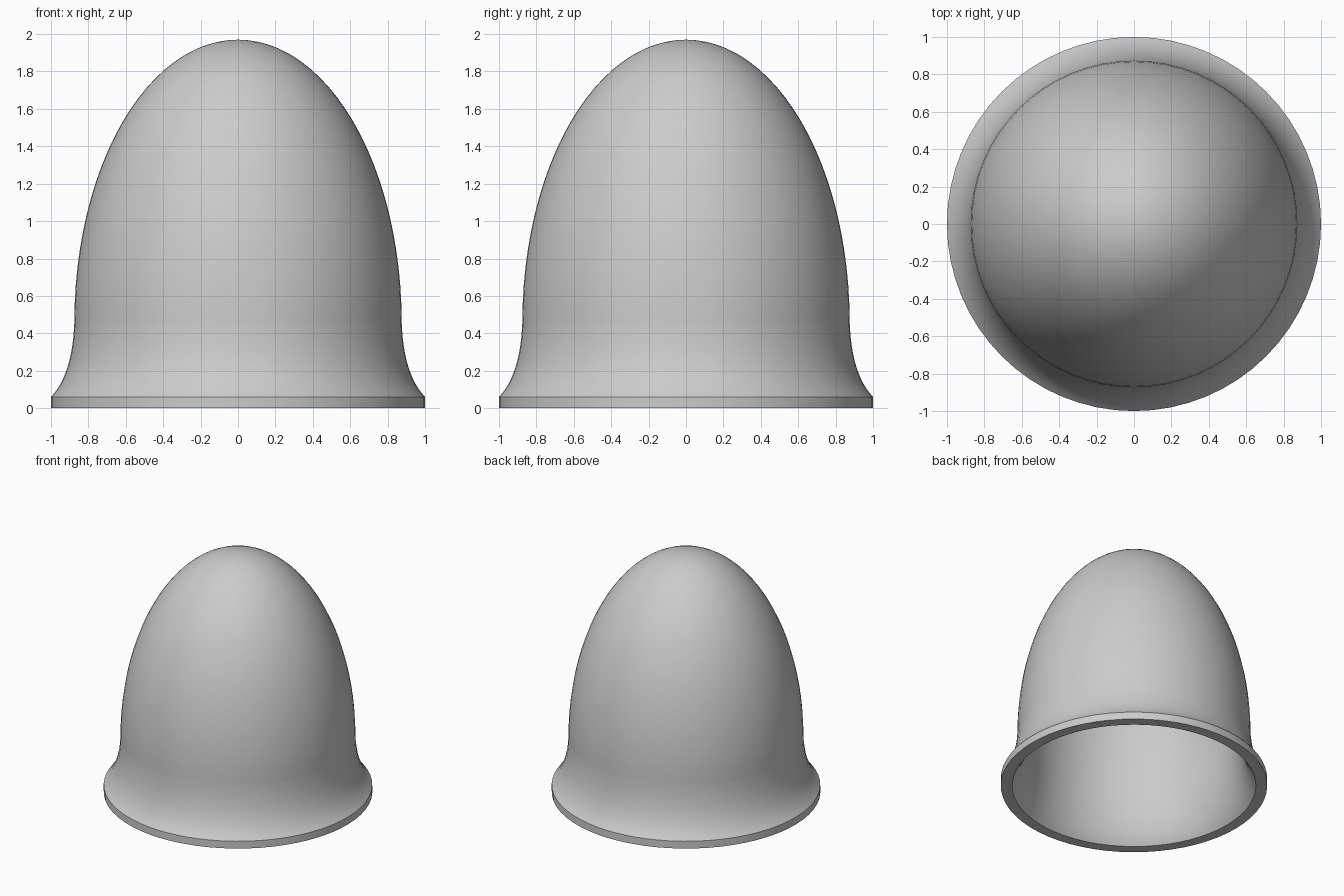
import bpy
import bmesh
from math import sin, cos, pi, radians

cube = bpy.data.objects.get("Cube")
if cube:
    bpy.data.objects.remove(cube, do_unlink=True)

SEGMENTS = 64
SEAM = 0.46       # height where the dome meets the flared lip
RADIUS = 0.875    # outer radius at the seam
RISE = 1.51       # dome height above the seam
WALL = 0.08       # shell thickness

grey = bpy.data.materials.new("plain grey")
grey.use_nodes = True
colour = (0.6, 0.6, 0.6, 1)
grey.diffuse_color = colour
grey.node_tree.nodes["Principled BSDF"].inputs["Base Color"].default_value = colour


def lathe(name, profile):
    """Spin an (r, z) profile around the vertical axis."""
    bm = bmesh.new()
    verts = [bm.verts.new((r, 0, z)) for r, z in profile]
    edges = [bm.edges.new(pair) for pair in zip(verts, verts[1:])]
    bmesh.ops.spin(bm, geom=verts + edges, cent=(0, 0, 0), axis=(0, 0, 1),
                   angle=2 * pi, steps=SEGMENTS, use_merge=False)
    bmesh.ops.remove_doubles(bm, verts=bm.verts, dist=0.0005)
    bmesh.ops.recalc_face_normals(bm, faces=bm.faces)
    mesh = bpy.data.meshes.new(name)
    bm.to_mesh(mesh)
    bm.free()
    mesh.materials.append(grey)
    obj = bpy.data.objects.new(name, mesh)
    bpy.context.collection.objects.link(obj)
    bpy.ops.object.select_all(action="DESELECT")
    obj.select_set(True)
    bpy.context.view_layer.objects.active = obj
    bpy.ops.object.shade_smooth_by_angle(angle=radians(30))
    return obj


def dome_curve(inset, steps=24):
    """Quarter ellipse from the seam to the crown."""
    angles = [pi / 2 * i / steps for i in range(steps + 1)]
    return [((RADIUS - inset) * cos(a), SEAM + (RISE - inset) * sin(a)) for a in angles]


def flare_curve(inset, r_end, z_end, steps=12):
    """Curve leaving the seam vertically and sweeping out to the rim."""
    r0 = RADIUS - inset
    ctrl_z = z_end + 0.3 * (SEAM - z_end)
    points = []
    for i in range(steps + 1):
        t = i / steps
        a, b, c = (1 - t) ** 2, 2 * t * (1 - t), t * t
        points.append((a * r0 + b * (r0 + 0.01) + c * r_end,
                       a * SEAM + b * ctrl_z + c * z_end))
    return points


# Hollow dome: outer shell and, inside it, the inner shell
outer, inner = dome_curve(0), dome_curve(WALL)
top = outer[-1][1]
shell = lathe("dome", outer + inner[::-1])
# Remove the zero-width link between the two crowns
bm = bmesh.new()
bm.from_mesh(shell.data)
wires = [e for e in bm.edges if not e.link_faces]
bmesh.ops.delete(bm, geom=wires, context="EDGES")
bm.to_mesh(shell.data)
bm.free()

# Flared lip: outer sweep, upright band, flat underside, inner sweep
lip_profile = flare_curve(0, 1.0, 0.06) + [(1.0, 0.0)] + flare_curve(WALL, 0.915, 0.0)[::-1]
lathe("flared_lip", lip_profile)
